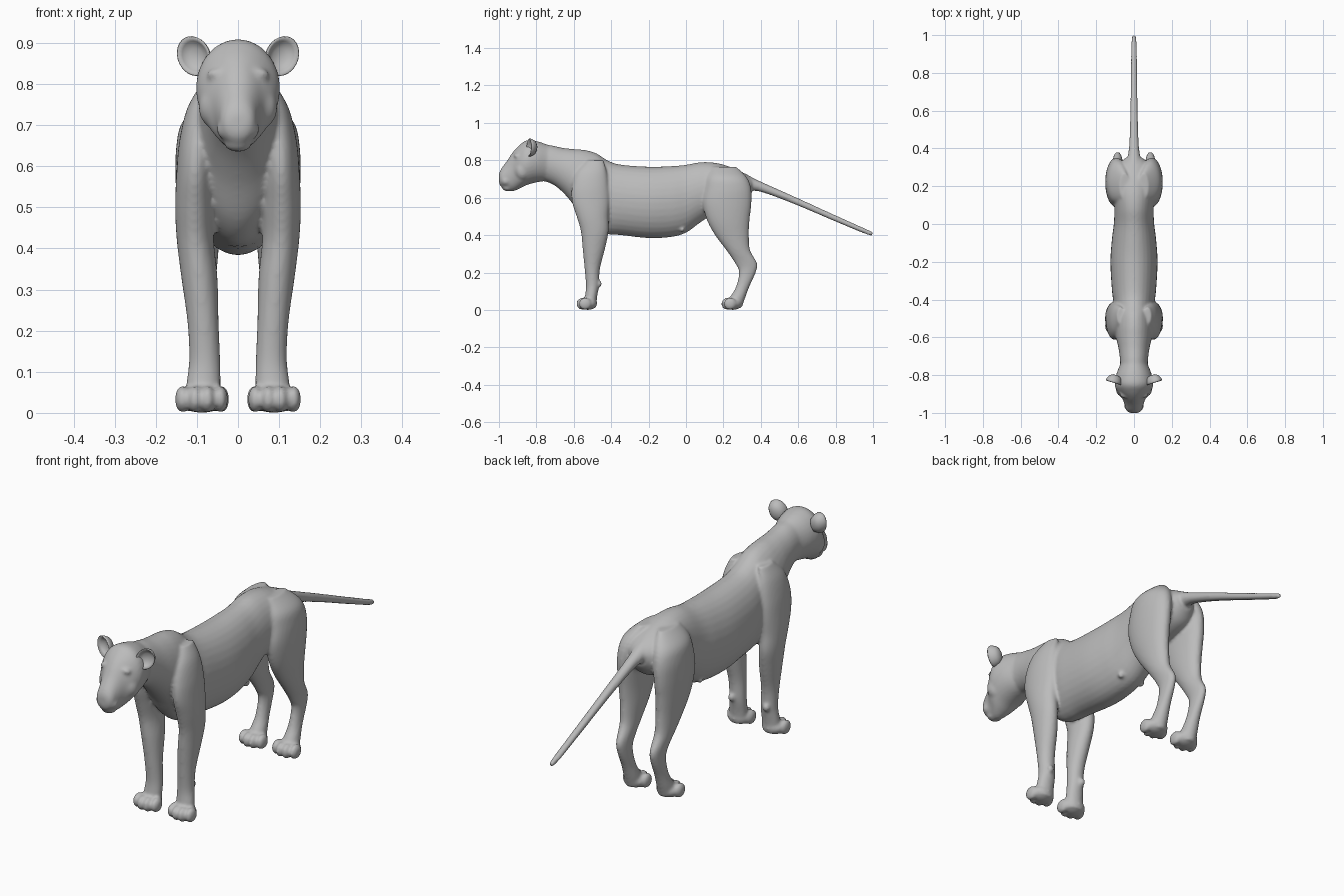
import bpy, bmesh, math
from mathutils import Matrix, Vector

grey = bpy.data.materials.new("stone grey")
grey.diffuse_color = (0.5, 0.5, 0.5, 1)


def spline(rows, steps=5):
    """Catmull-Rom interpolation through rows of numbers."""
    out = []
    for i in range(len(rows) - 1):
        p = [rows[max(0, min(len(rows) - 1, i + k))] for k in (-1, 0, 1, 2)]
        for s in range(steps):
            t = s / steps
            out.append([0.5 * (2 * b + (c - a) * t + (2 * a - 5 * b + 4 * c - d) * t * t
                               + (3 * b - a - 3 * c + d) * t ** 3) for a, b, c, d in zip(*p)])
    return out + [list(rows[-1])]


def loft(bm, rows, upright, power=2.0, n=32):
    """Closed skin over rings; rows are (along, x, half_width, low, high).
    upright: rings stack along z and low/high are y; otherwise they run along y."""
    rings = []
    for s, x, w, lo, hi in spline(rows):
        mid, half, ring = (lo + hi) / 2, (hi - lo) / 2, []
        for k in range(n):
            a = 2 * math.pi * k / n
            c, d = math.cos(a), math.sin(a)
            u = x + w * math.copysign(abs(c) ** (2 / power), c)
            v = mid + half * math.copysign(abs(d) ** (2 / power), d)
            ring.append(bm.verts.new((u, v, s) if upright else (u, s, v)))
        rings.append(ring)
    for r0, r1 in zip(rings, rings[1:]):
        for k in range(n):
            bm.faces.new((r0[k], r0[(k + 1) % n], r1[(k + 1) % n], r1[k]))
    bm.faces.new(rings[0][::-1])
    bm.faces.new(rings[-1])


def blob(bm, pos, size, tilt=0.0):
    """Ellipsoid tilted about the x axis."""
    m = Matrix.Translation(pos) @ Matrix.Rotation(tilt, 4, 'X') @ Matrix.Diagonal((*size, 1))
    bmesh.ops.create_uvsphere(bm, u_segments=20, v_segments=12, radius=1, matrix=m)


def finish(bm, name):
    bmesh.ops.recalc_face_normals(bm, faces=bm.faces)
    me = bpy.data.meshes.new(name)
    bm.to_mesh(me)
    bm.free()
    me.materials.append(grey)
    me.shade_smooth()
    ob = bpy.data.objects.new(name, me)
    bpy.context.collection.objects.link(ob)
    return ob


bm = bmesh.new()

# trunk and neck
loft(bm, [(-0.80, 0, .072, .70, .89), (-0.72, 0, .074, .675, .88), (-0.66, 0, .082, .63, .867),
          (-0.60, 0, .095, .56, .86), (-0.54, 0, .105, .47, .855), (-0.48, 0, .105, .42, .838),
          (-0.42, 0, .108, .405, .80), (-0.35, 0, .117, .40, .777), (-0.2, 0, .125, .384, .766),
          (-0.08, 0, .117, .39, .769), (0.0, 0, .107, .413, .776), (0.08, 0, .104, .47, .79),
          (0.16, 0, .108, .52, .786), (0.24, 0, .105, .54, .764), (0.31, 0, .085, .57, .732),
          (0.35, 0, .045, .62, .705)], False)

# head and muzzle
loft(bm, [(-1.0, 0, .022, .68, .728), (-0.988, 0, .040, .658, .755), (-0.955, 0, .050, .638, .80),
          (-0.925, 0, .062, .635, .845), (-0.89, 0, .088, .648, .882), (-0.85, 0, .102, .668, .908),
          (-0.80, 0, .095, .682, .903), (-0.75, 0, .076, .69, .887), (-0.71, 0, .06, .70, .87)], False)
blob(bm, (0, -.975, .722), (.026, .024, .016), .6)
blob(bm, (0, -.955, .653), (.033, .028, .018))

# tail
loft(bm, [(.24, 0, .06, .64, .75), (.31, 0, .046, .63, .732), (.37, 0, .031, .637, .70),
          (.45, 0, .024, .615, .664), (.6, 0, .020, .557, .597), (.8, 0, .017, .472, .506),
          (.97, 0, .014, .402, .43), (1.0, 0, .008, .403, .418)], False)

for s in (-1, 1):
    # front leg with shoulder
    loft(bm, [(z, s * x, w, lo, hi) for z, x, w, lo, hi in (
        (.80, .07, .02, -.53, -.44), (.74, .088, .036, -.585, -.425), (.66, .099, .044, -.61, -.415),
        (.58, .104, .046, -.61, -.41), (.5, .106, .047, -.585, -.415), (.42, .104, .045, -.562, -.414),
        (.33, .094, .044, -.553, -.432), (.22, .085, .038, -.542, -.46), (.13, .081, .038, -.535, -.465),
        (.07, .084, .042, -.54, -.475), (.012, .087, .042, -.545, -.48))], True)
    blob(bm, (s * .09, -.463, .14), (.016, .013, .018))
    # hind leg with thigh and hock
    loft(bm, [(z, s * x, w, lo, hi) for z, x, w, lo, hi in (
        (.765, .05, .025, .13, .27), (.71, .078, .056, .11, .325), (.65, .09, .06, .10, .348),
        (.57, .095, .057, .09, .35), (.48, .095, .052, .112, .34), (.40, .092, .045, .155, .336),
        (.32, .09, .036, .215, .343), (.25, .087, .027, .262, .38), (.2, .086, .025, .283, .373),
        (.12, .085, .028, .266, .337), (.06, .085, .036, .23, .315), (.012, .085, .036, .22, .298))], True)
    # paws: pad and four toes
    for y, x in ((-.525, .089), (.25, .086)):
        blob(bm, (s * x, y, .034), (.056, .05, .034))
        for k, back in ((-1.5, .014), (-.5, 0), (.5, 0), (1.5, .014)):
            blob(bm, (s * x + k * .031, y - .028 + back, .033), (.018, .034, .033))
    # muzzle pad, brow, cheek, teat
    blob(bm, (s * .024, -.963, .69), (.028, .028, .028))
    blob(bm, (s * .045, -.902, .822), (.032, .02, .016), -.5)
    blob(bm, (s * .062, -.875, .745), (.034, .04, .05))
    blob(bm, (s * .058, -.02, .432), (.014, .014, .016))

body = finish(bm, "body")
rem = body.modifiers.new("fuse", 'REMESH')
rem.mode = 'VOXEL'
rem.voxel_size = 0.007
rem.use_smooth_shade = True
smooth = body.modifiers.new("soften", 'SMOOTH')
smooth.factor = 0.5
smooth.iterations = 6

# ears: turned cups with a rounded rim
cup = [(.35, .034), (.75, .024), (.97, .004), (1.0, -.006), (.95, -.009), (.75, .004), (.4, .015)]
for s, label in ((-1, "right"), (1, "left")):
    bm = bmesh.new()
    n = 28
    rings = [[bm.verts.new((.041 * r * math.cos(2 * math.pi * k / n), d,
                            .050 * r * math.sin(2 * math.pi * k / n))) for k in range(n)] for r, d in cup]
    for r0, r1 in zip(rings, rings[1:]):
        for k in range(n):
            bm.faces.new((r0[k], r0[(k + 1) % n], r1[(k + 1) % n], r1[k]))
    bm.faces.new(rings[0])
    bm.faces.new(rings[-1])
    m = (Matrix.Translation((s * .106, -.832, .868)) @ Matrix.Rotation(s * .3, 4, 'Z')
         @ Matrix.Rotation(s * .45, 4, 'Y'))
    bm.transform(m)
    finish(bm, label + "_ear")
